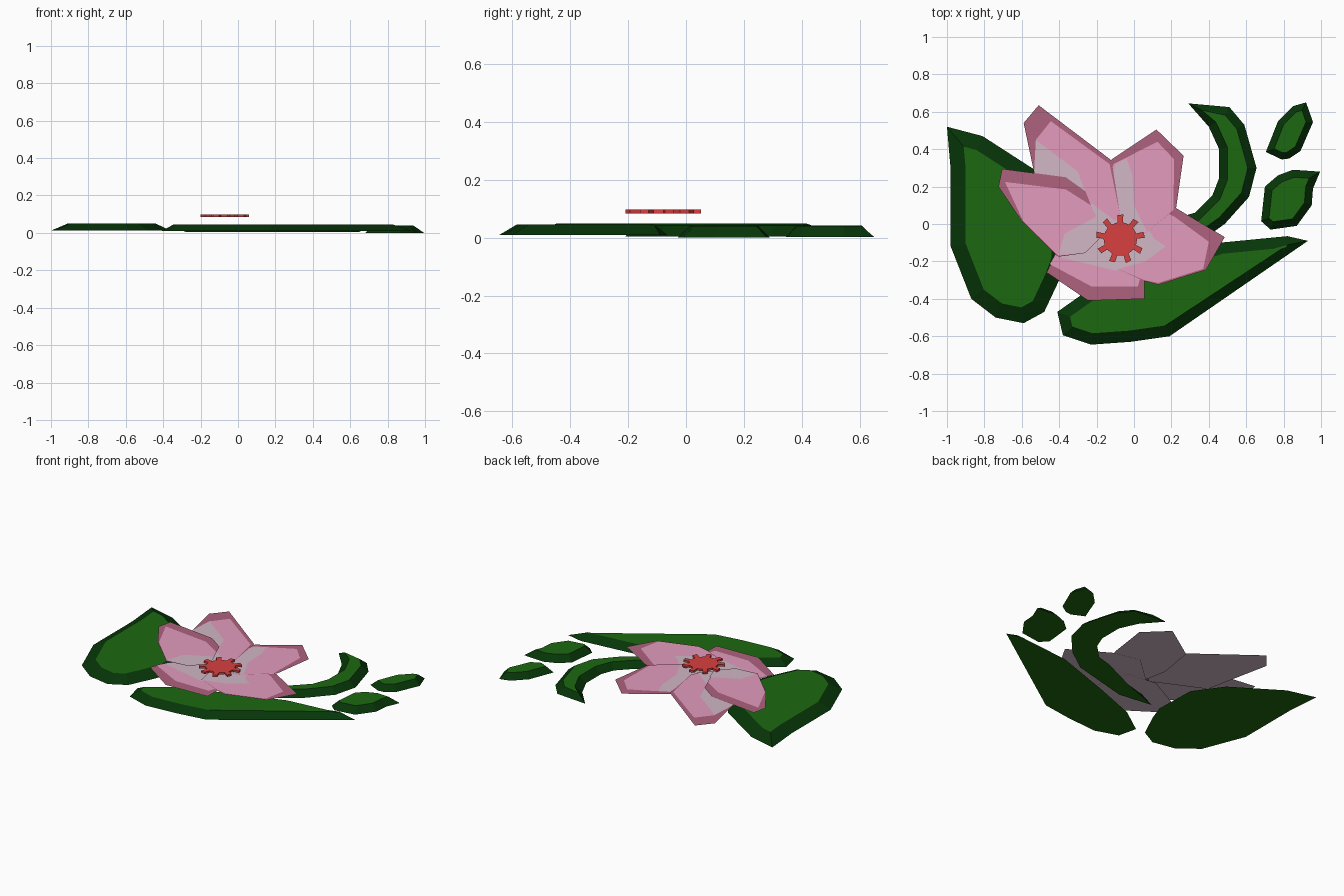
import bpy, bmesh, math
from mathutils import Vector


def material(name, rgb):
    m = bpy.data.materials.new(name)
    m.diffuse_color = [(c / 255) ** 2.2 for c in rgb] + [1]
    return m


GREEN = material("leaf_green", (34, 104, 24))
DARK_GREEN = material("leaf_edge", (15, 56, 16))
PALE = material("petal_pale", (208, 182, 196))
PINK = material("petal_pink", (226, 154, 188))
ROSE = material("petal_edge", (172, 98, 124))
RED = material("stamen_red", (216, 66, 66))


def ccw(points):
    pts = [Vector(p) for p in points]
    area = sum(a.x * b.y - b.x * a.y for a, b in zip(pts, pts[1:] + pts[:1]))
    return pts if area > 0 else pts[::-1]


def shrink(pts, width):
    # mitred inset with limited length at sharp tips
    out = []
    for i, p in enumerate(pts):
        a = (p - pts[i - 1]).normalized()
        b = (pts[(i + 1) % len(pts)] - p).normalized()
        n = Vector((-a.y - b.y, a.x + b.x)).normalized()
        c = max(n.dot(Vector((-a.y, a.x))), 0.55)
        out.append(p + n * width / c)
    return out


def finish(name, bm, mats):
    me = bpy.data.meshes.new(name)
    bm.to_mesh(me)
    bm.free()
    for m in mats:
        me.materials.append(m)
    ob = bpy.data.objects.new(name, me)
    bpy.context.collection.objects.link(ob)


def slab(name, outline, z0, z1, width, mats):
    # flat bottom outline, sloped rim, smaller flat top
    bm = bmesh.new()
    low = ccw(outline)
    high = shrink(low, width) if width else low
    lo = [bm.verts.new((p.x, p.y, z0)) for p in low]
    hi = [bm.verts.new((p.x, p.y, z1)) for p in high]
    bm.faces.new(lo[::-1])
    bm.faces.new(hi)
    for i in range(len(lo)):
        j = (i + 1) % len(lo)
        bm.faces.new((lo[i], lo[j], hi[j], hi[i])).material_index = len(mats) - 1
    finish(name, bm, mats)


def petal(name, z, outline, pink, pale):
    # pale underside with rose, pink and pale sheets layered above it
    bm = bmesh.new()
    for k, (pts, mat) in enumerate(((outline, 0), (outline, 1), (pink, 2), (pale, 0))):
        f = bm.faces.new([bm.verts.new((p.x, p.y, z + 0.0013 * k)) for p in ccw(pts)])
        f.material_index = mat
        if k == 0:
            f.normal_flip()
    finish(name, bm, (PALE, ROSE, PINK))


# Leaves
leaf = (GREEN, DARK_GREEN)
slab("left_leaf", [(-1, .52), (-.81, .47), (-.5, .27), (-.37, .09), (-.36, -.19), (-.4, -.3),
     (-.48, -.47), (-.59, -.53), (-.74, -.5), (-.87, -.4), (-.98, -.12), (-.98, .29)],
     .012, .05, .08, leaf)
slab("lower_leaf", [(-.41, -.47), (-.38, -.595), (-.23, -.645), (-.02, -.63), (.19, -.6), (.93, -.09),
     (.82, -.065), (.46, -.1), (.05, -.24), (-.24, -.35)], .01, .046, .06, leaf)
slab("curled_leaf", [(.29, .645), (.51, .625), (.59, .53), (.655, .3), (.615, .145), (.485, 0),
     (.33, -.11), (-.06, -.21), (-.29, -.18), (-.02, -.08), (.22, .03), (.325, .06), (.42, .155),
     (.455, .245), (.455, .4), (.4, .52)], .005, .042, .045, leaf)
slab("upper_bud_leaf", [(.705, .385), (.77, .55), (.85, .63), (.92, .65), (.957, .545),
     (.89, .39), (.83, .35), (.79, .345)], .003, .04, .035, leaf)
slab("lower_bud_leaf", [(.68, .015), (.7, .2), (.77, .26), (.85, .29), (.995, .28), (.957, .19),
     (.95, .1), (.87, -.01), (.73, -.03)], 0, .04, .04, leaf)

# Petals, lowest first
petal("bottom_petal", .053,
      [(-.465, -.26), (-.245, -.41), (.055, -.4), (.06, -.2), (0, -.05), (-.2, -.03), (-.41, -.14)],
      [(-.45, -.215), (-.225, -.335), (.02, -.335), (.06, -.2), (0, -.05), (-.2, -.03), (-.41, -.14)],
      [(-.41, -.175), (-.2, -.225), (-.1, -.25), (.05, -.2), (0, -.05), (-.2, -.03), (-.4, -.14)])
petal("right_petal", .058,
      [(.485, -.07), (.385, -.245), (.13, -.325), (.055, -.305), (-.1, -.235), (-.14, -.05), (.05, .12), (.225, .085)],
      [(.4, -.095), (.37, -.24), (.13, -.315), (.055, -.3), (-.1, -.235), (-.14, -.05), (.05, .12), (.215, .04)],
      [(.17, -.12), (.06, -.2), (-.1, -.245), (-.14, -.05), (.03, .05), (.11, -.08)])
petal("upper_right_petal", .064,
      [(.12, .505), (.265, .365), (.225, .085), (.05, -.06), (-.12, -.1), (-.16, .1), (-.12, .345)],
      [(.125, .44), (.215, .345), (.21, .075), (.05, -.06), (-.12, -.1), (-.16, .1), (-.11, .32)],
      [(-.04, .35), (-.01, .27), (0, .1), (.07, -.04), (-.12, -.1), (-.14, .1), (-.1, .32)])
petal("upper_left_petal", .07,
      [(-.51, .635), (-.12, .34), (-.075, .05), (-.165, -.06), (-.5, .1), (-.535, .28), (-.59, .54)],
      [(-.445, .55), (-.13, .32), (-.075, .05), (-.165, -.06), (-.5, .1), (-.535, .26), (-.525, .45)],
      [(-.525, .45), (-.3, .28), (-.24, .12), (-.09, .01), (-.165, -.06), (-.5, .1), (-.535, .26)])
petal("left_petal", .078,
      [(-.705, .295), (-.725, .2), (-.6, .015), (-.405, -.175), (-.26, -.155), (-.165, -.06),
       (-.26, .175), (-.365, .25)],
      [(-.69, .225), (-.595, .02), (-.405, -.17), (-.26, -.155), (-.165, -.06), (-.23, .1), (-.365, .185)],
      [(-.405, -.165), (-.37, -.05), (-.2, .04), (-.165, -.06), (-.26, -.155)])

# Toothed flower centre
star = []
for t in range(9):
    for r, d in ((.09, -9), (.132, -7), (.128, 7), (.09, 9)):
        a = math.radians(90 + 40 * t + d)
        star.append((-.073 + r * math.cos(a), -.08 + r * math.sin(a)))
slab("flower_centre", star, .084, .097, 0, (RED,))
